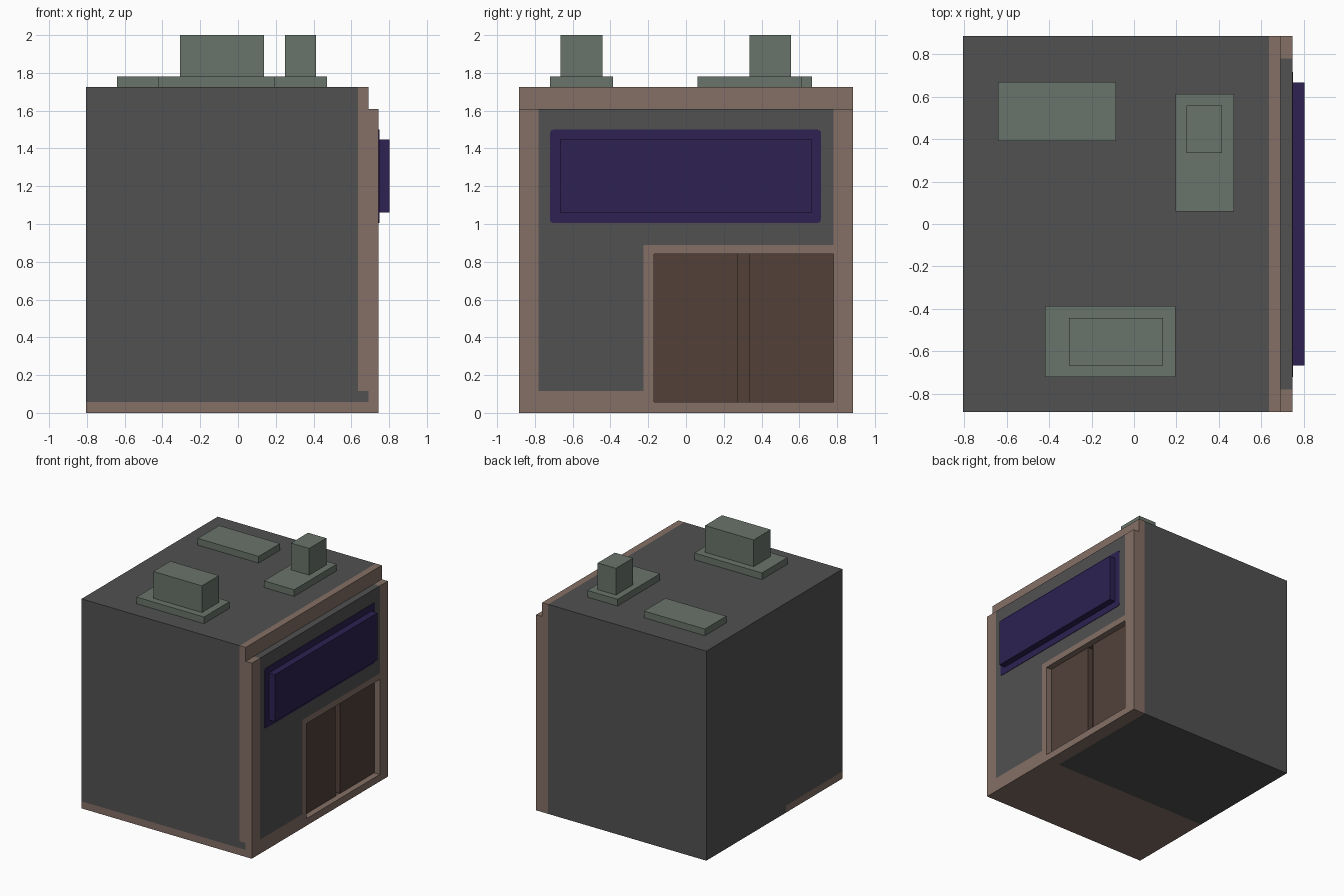
import bpy
import bmesh
from mathutils import Vector

cube = bpy.data.objects.get("Cube")
if cube:
    bpy.data.objects.remove(cube, do_unlink=True)


def material(name, r, g, b):
    """Flat material from 0-255 sRGB values."""
    col = [((c / 255 + 0.055) / 1.055) ** 2.4 for c in (r, g, b)] + [1.0]
    m = bpy.data.materials.new(name)
    m.use_nodes = True
    m.diffuse_color = col
    bsdf = m.node_tree.nodes["Principled BSDF"]
    bsdf.inputs["Base Color"].default_value = col
    bsdf.inputs["Roughness"].default_value = 0.9
    return m


GREY = material("wall grey", 81, 81, 81)
TAN = material("trim tan", 133, 112, 102)
DOOR = material("door brown", 82, 64, 57)
PURPLE = material("sign purple", 45, 33, 82)
GREEN = material("roof unit green", 105, 116, 107)


def finish(name, bm, mats):
    bmesh.ops.recalc_face_normals(bm, faces=bm.faces)
    me = bpy.data.meshes.new(name)
    bm.to_mesh(me)
    bm.free()
    for m in mats:
        me.materials.append(m)
    ob = bpy.data.objects.new(name, me)
    bpy.context.collection.objects.link(ob)
    return ob


def box(name, x, y, z, mat, corner=0.0):
    """Box from (min, max) ranges; corner chamfers the edges along x."""
    bm = bmesh.new()
    bmesh.ops.create_cube(bm, size=1)
    for v in bm.verts:
        v.co = [r[0] if c < 0 else r[1] for c, r in zip(v.co, (x, y, z))]
    if corner:
        edges = [e for e in bm.edges
                 if abs(e.verts[0].co.x - e.verts[1].co.x) > 1e-4]
        bmesh.ops.bevel(bm, geom=edges, offset=corner, segments=2,
                        profile=0.5, affect='EDGES')
    return finish(name, bm, [mat])


def push_in(bm, faces, depth, side_mat):
    """Recess faces along -x, giving the new side walls side_mat."""
    before = set(bm.faces)
    ext = bmesh.ops.extrude_face_region(bm, geom=faces)["geom"]
    caps = {g for g in ext if isinstance(g, bmesh.types.BMFace)}
    verts = [g for g in ext if isinstance(g, bmesh.types.BMVert)]
    bmesh.ops.translate(bm, verts=verts, vec=(-depth, 0, 0))
    for f in bm.faces:
        if f not in before and f not in caps:
            f.material_index = side_mat
    old = [f for f in faces if f.is_valid and f not in caps]
    if old:
        bmesh.ops.delete(bm, geom=old, context='FACES')
    return caps


# Building block: stepped side profile swept along y
X0, X1, XS = -0.805, 0.745, 0.69
Y = 0.885
ZT, ZS = 1.725, 1.61
profile = [(X0, 0), (X1, 0), (X1, ZS), (XS, ZS), (XS, ZT), (X0, ZT)]
bm = bmesh.new()
face = bm.faces.new([bm.verts.new((x, -Y, z)) for x, z in profile])
ext = bmesh.ops.extrude_face_region(bm, geom=[face], use_keep_orig=True)["geom"]
bmesh.ops.translate(bm, vec=(0, 2 * Y, 0),
                    verts=[g for g in ext if isinstance(g, bmesh.types.BMVert)])
bmesh.ops.recalc_face_normals(bm, faces=bm.faces)

# Cut lines for the trim, door and doorway
cuts = ((0, (0.635, XS)),
        (1, (-0.78, -0.225, -0.17, -0.15, 0.275, 0.335, 0.78)),
        (2, (0.058, 0.115, 0.84, 0.89)))
for axis, positions in cuts:
    for p in positions:
        n = Vector((0, 0, 0))
        n[axis] = 1
        bmesh.ops.bisect_plane(bm, geom=bm.verts[:] + bm.edges[:] + bm.faces[:],
                               plane_co=n * p, plane_no=n, dist=1e-5)
bm.normal_update()


def wall_material(c, n):
    """0 grey, 1 tan, 2 door, by face direction and position."""
    if n.x > 0.5:
        if c.x < X1 - 0.01:
            return 1
        if -0.17 < c.y < 0.78 and 0.058 < c.z < 0.84:
            return 2
        side = abs(c.y) > 0.78 or c.z < 0.115
        return int(side or (c.y > -0.225 and c.z < 0.89))
    if n.x < -0.5:
        return int(c.z < 0.058 and c.y < -0.15)
    if n.z > 0.5:
        if c.x > XS:
            return int(abs(c.y) > 0.78)
        return int(c.x > 0.635)
    if n.z < -0.5:
        return int(c.x > 0.635 or c.y < -0.15)
    if n.y < -0.5:
        nub = c.x < XS and 0.058 < c.z < 0.115
        return int(c.z < 0.058 or (c.x > 0.635 and not nub))
    return int(c.x > 0.635)


for f in bm.faces:
    f.material_index = wall_material(f.calc_center_median(), f.normal)

# Recessed double door with a groove between its leaves
leaves = push_in(bm, [f for f in bm.faces if f.material_index == 2], 0.05, 1)
for f in leaves:
    f.material_index = 2
gap = [f for f in leaves if 0.275 < f.calc_center_median().y < 0.335]
for f in push_in(bm, gap, 0.045, 2):
    f.material_index = 2
bmesh.ops.dissolve_limit(bm, angle_limit=0.01, verts=bm.verts[:],
                         edges=bm.edges[:], delimit={'MATERIAL'})
finish("building", bm, [GREY, TAN, DOOR])

# Sign: thin backing plate and raised panel
box("sign_backing", (X1 - 0.01, X1 + 0.004), (-0.72, 0.715), (1.005, 1.5),
    PURPLE, corner=0.018)
box("sign_panel", (X1 - 0.01, 0.803), (-0.667, 0.665), (1.06, 1.447), PURPLE)

# Roof units: flat bases, two of them with a taller housing
BASE_Z, TOP_Z = (ZT - 0.005, 1.78), (1.775, 2.0)
box("front_vent_base", (-0.42, 0.195), (-0.72, -0.387), BASE_Z, GREEN)
box("front_vent_housing", (-0.306, 0.137), (-0.665, -0.443), TOP_Z, GREEN)
box("side_vent_base", (0.195, 0.47), (0.06, 0.612), BASE_Z, GREEN)
box("side_vent_housing", (0.248, 0.414), (0.335, 0.557), TOP_Z, GREEN)
box("rear_roof_hatch", (-0.64, -0.085), (0.39, 0.668), BASE_Z, GREEN)
